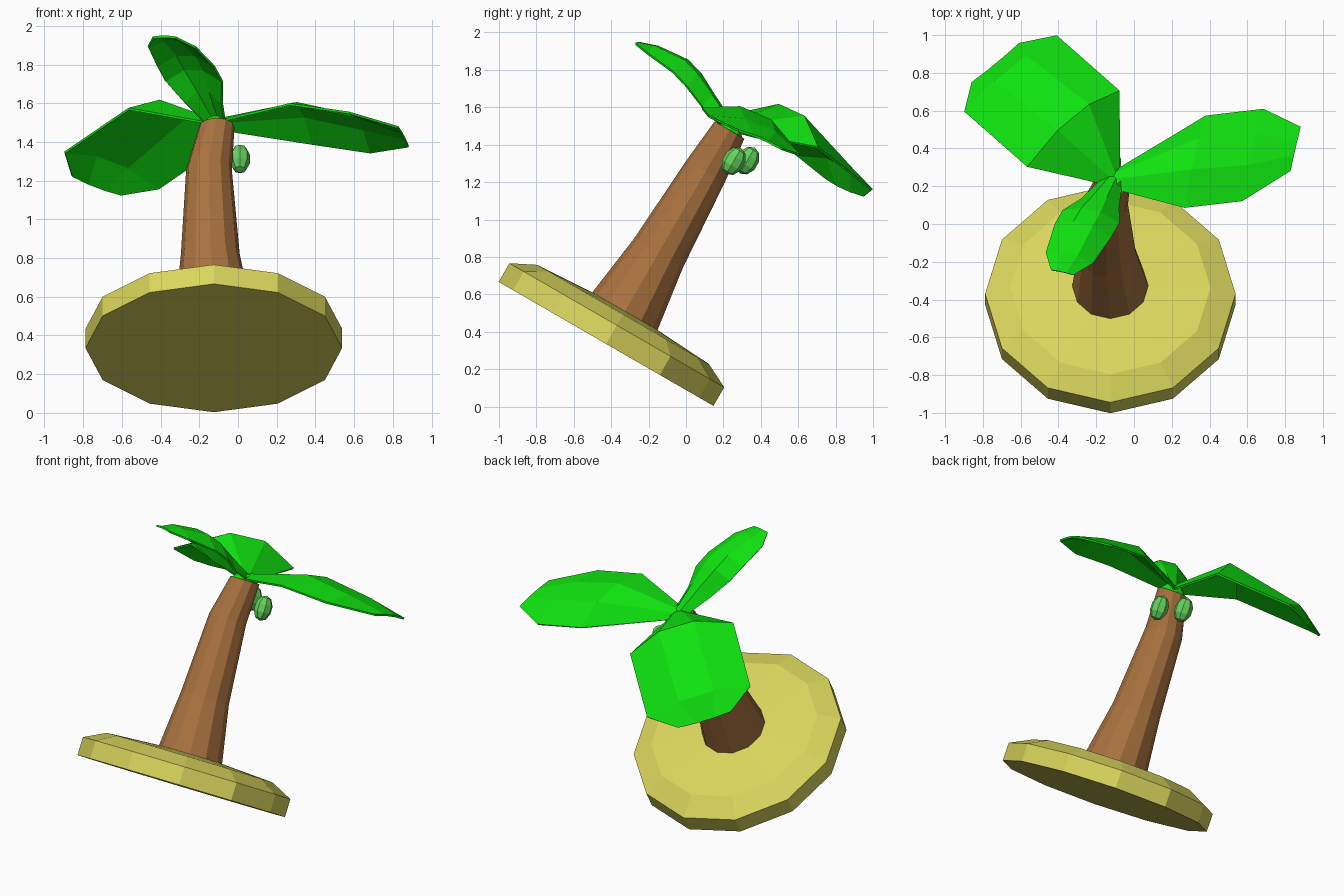
import bpy, bmesh, math
from mathutils import Matrix, Vector

if "Cube" in bpy.data.objects:
    bpy.data.objects.remove(bpy.data.objects["Cube"])

# Whole model leans: built upright in local space, then tilted
TILT = Matrix.Translation((-0.125, -0.4275, 0.335)) @ Matrix.Rotation(math.radians(-30), 4, 'X')


def material(name, rgb):
    m = bpy.data.materials.new(name)
    m.diffuse_color = (*rgb, 1)
    m.use_nodes = True
    m.node_tree.nodes["Principled BSDF"].inputs["Base Color"].default_value = m.diffuse_color
    return m


SAND = material("sand_yellow", (0.70, 0.67, 0.11))
BARK = material("bark_brown", (0.40, 0.17, 0.05))
LEAF = material("leaf_green", (0.005, 0.76, 0.005))
NUT = material("nut_green", (0.13, 0.65, 0.11))


def finish(bm, name, mat):
    me = bpy.data.meshes.new(name)
    bm.to_mesh(me)
    bm.free()
    me.materials.append(mat)
    ob = bpy.data.objects.new(name, me)
    bpy.context.collection.objects.link(ob)
    return ob


def lathe(name, rings, sides, mat):
    """Stack of rings (x offset, radius, height), capped at both ends."""
    bm = bmesh.new()
    loops = []
    for cx, r, h in rings:
        loops.append([bm.verts.new((cx + r * math.cos(2 * math.pi * i / sides),
                                    r * math.sin(2 * math.pi * i / sides), h)) for i in range(sides)])
    for a, b in zip(loops, loops[1:]):
        for i in range(sides):
            j = (i + 1) % sides
            bm.faces.new((a[i], a[j], b[j], b[i]))
    bm.faces.new(loops[0][::-1])
    bm.faces.new(loops[-1])
    bm.transform(TILT)
    return finish(bm, name, mat)


def leaf(name, direction, rows, shear=0.0, roll=0.0):
    """Arched leaf; rows are (distance, half width, ridge height, edge height)."""
    d = Vector((*direction, 0)).normalized()
    p = Vector((-d.y, d.x, 0))
    bm = bmesh.new()
    grid = []
    for dist, half, mid, edge in rows:
        row = []
        for f, h in ((-1, edge), (-0.34, mid), (0.34, mid), (1, edge)):
            s = f * half
            co = Vector((0.015, 0, h + roll * s)) + d * (dist + shear * s) + p * s
            row.append(bm.verts.new(co))
        grid.append(row)
    for a, b in zip(grid, grid[1:]):
        for i in range(3):
            bm.faces.new((a[i], b[i], b[i + 1], a[i + 1]))
    bm.transform(TILT)
    ob = finish(bm, name, LEAF)
    mod = ob.modifiers.new("thickness", 'SOLIDIFY')
    mod.thickness = 0.012
    mod.offset = -1
    return ob


# Island and trunk
lathe("sand_island", [(0, 0.663, 0), (0, 0.663, 0.115), (0, 0.53, 0.182), (0, 0.18, 0.203)], 12, SAND)
lathe("trunk", [(0, 0.203, 0.19), (-0.018, 0.152, 0.56), (-0.025, 0.118, 1.065), (0.015, 0.092, 1.32)], 12, BARK)

# Crown: small hub and three leaves
lathe("leaf_hub", [(0.015, 0.085, 1.315), (0.015, 0.05, 1.36)], 10, LEAF)
leaf("right_leaf", (0.985, 0.17),
     [(0, 0.05, 1.36, 1.33), (0.44, 0.25, 1.47, 1.385), (0.75, 0.25, 1.425, 1.365), (0.98, 0.12, 1.37, 1.362)],
     shear=0.4, roll=0.13)
leaf("back_leaf", (-0.67, 0.74),
     [(0, 0.05, 1.36, 1.33), (0.315, 0.33, 1.58, 1.46), (0.81, 0.33, 1.465, 1.41), (0.93, 0.17, 1.36, 1.37)],
     roll=-0.06)
leaf("front_leaf", (-0.38, -0.925),
     [(0, 0.05, 1.36, 1.33), (0.18, 0.10, 1.44, 1.37), (0.31, 0.15, 1.50, 1.43),
      (0.42, 0.15, 1.53, 1.46), (0.61, 0.125, 1.515, 1.475), (0.71, 0.06, 1.485, 1.48)],
     shear=-0.2, roll=-0.12)

# Two nuts below the crown
for name, loc in (("right_nut", (0.01, 0.255, 1.312)), ("back_nut", (-0.12, 0.328, 1.315))):
    bm = bmesh.new()
    bmesh.ops.create_uvsphere(bm, u_segments=8, v_segments=5, radius=1)
    bm.transform(Matrix.Translation(loc) @ Matrix.Rotation(math.radians(-30), 4, 'X')
                 @ Matrix.Diagonal((0.055, 0.06, 0.08, 1)))
    finish(bm, name, NUT)
